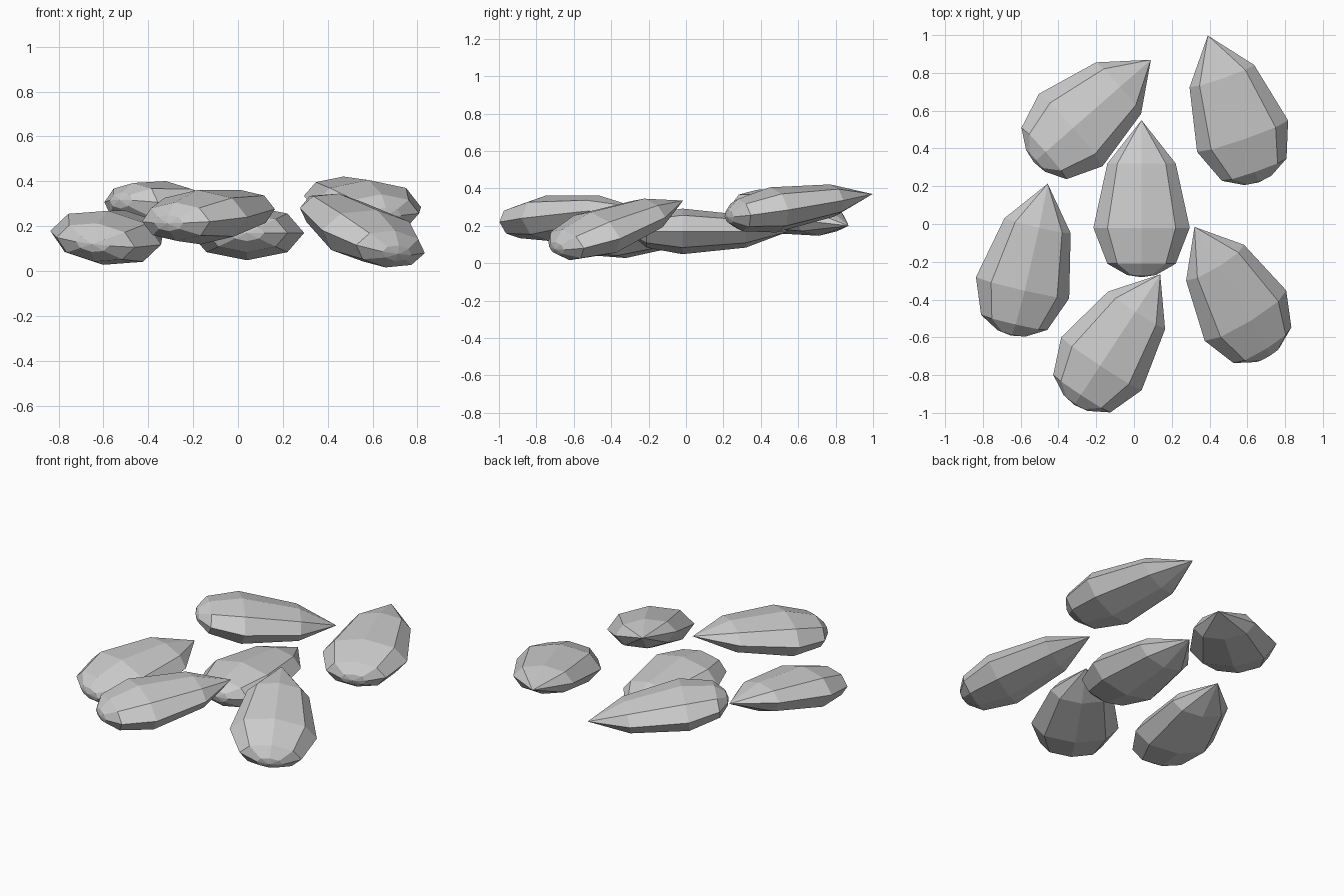
import bpy, bmesh
from math import cos, sin, pi, radians
from mathutils import Vector

if "Cube" in bpy.data.objects:
    bpy.data.objects.remove(bpy.data.objects["Cube"])

# Seed profile: distance along the axis from the belly, relative ring radius
PROFILE = [(0.34, 0.71), (0.0, 1.0), (-0.19, 0.71), (-0.25, 0.3)]
TIP, BASE = 0.57, -0.262
HALF_WIDTH, HALF_THICK, SIDES = 0.255, 0.122, 8


def make_seed(name, centre, tip, roll):
    """Flattened eight-sided teardrop, pointing from its belly centre to its tip."""
    c = Vector(centre)
    axis = (Vector(tip) - c).normalized()
    right = axis.cross(Vector((0, 0, 1))).normalized()
    up = right.cross(axis)
    r = radians(roll)
    right, up = right * cos(r) - up * sin(r), up * cos(r) + right * sin(r)

    bm = bmesh.new()
    rings = []
    for d, s in PROFILE:
        rings.append([bm.verts.new(c + axis * d
                                   + right * (HALF_WIDTH * s * cos(2 * pi * i / SIDES))
                                   + up * (HALF_THICK * s * sin(2 * pi * i / SIDES)))
                      for i in range(SIDES)])
    top, bottom = bm.verts.new(c + axis * TIP), bm.verts.new(c + axis * BASE)
    for i in range(SIDES):
        j = (i + 1) % SIDES
        bm.faces.new((top, rings[0][i], rings[0][j]))
        for a, b in zip(rings, rings[1:]):
            bm.faces.new((a[i], b[i], b[j], a[j]))
        bm.faces.new((rings[-1][i], bottom, rings[-1][j]))
    bmesh.ops.recalc_face_normals(bm, faces=bm.faces)
    mesh = bpy.data.meshes.new(name)
    bm.to_mesh(mesh)
    bm.free()
    bpy.context.collection.objects.link(bpy.data.objects.new(name, mesh))


# Scattered pile: belly centre, tip, sideways roll in degrees
make_seed("seed_middle", (0.04, -0.02, 0.17), (0.04, 0.55, 0.17), 0)
make_seed("seed_back_right", (0.575, 0.465, 0.285), (0.39, 1.0, 0.37), 0)
make_seed("seed_back_left", (-0.335, 0.4975, 0.28), (0.09, 0.87, 0.20), 0)
make_seed("seed_left", (-0.59, -0.3375, 0.148), (-0.455, 0.22, 0.21), 7)
make_seed("seed_front", (-0.1725, -0.74, 0.24), (0.14, -0.265, 0.30), 0)
make_seed("seed_right", (0.59, -0.485, 0.157), (0.32, -0.015, 0.335), 6)
